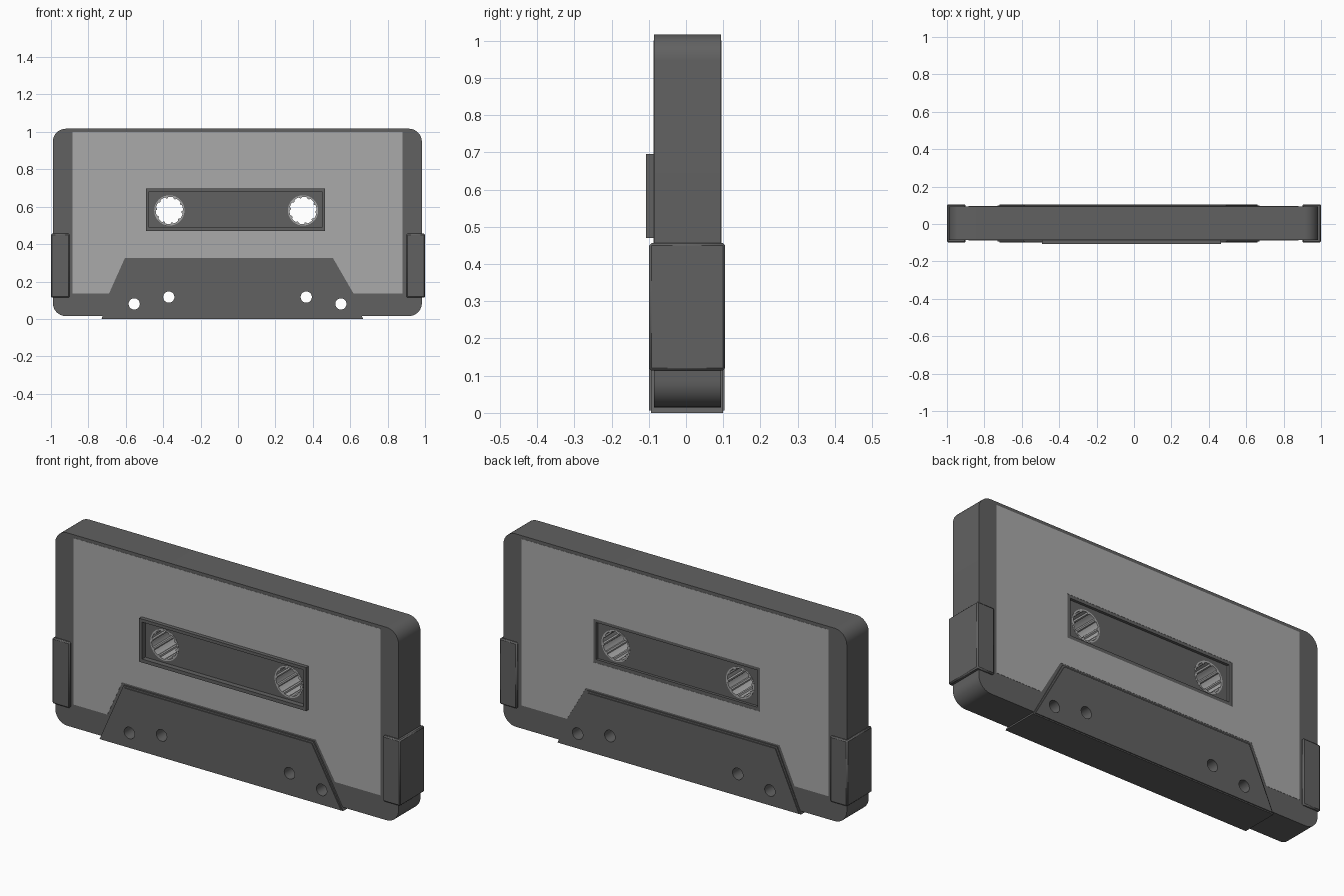
import bpy, math

if "Cube" in bpy.data.objects:
    bpy.data.objects.remove(bpy.data.objects["Cube"])


def material(name, v):
    m = bpy.data.materials.new(name)
    m.diffuse_color = (v, v, v, 1)
    m.use_nodes = True
    m.node_tree.nodes["Principled BSDF"].inputs["Base Color"].default_value = m.diffuse_color
    return m


DARK = material("dark_plastic", 0.12)
LIGHT = material("light_grey", 0.4)


def finish(ob, mat):
    ob.data.materials.append(mat)
    bpy.ops.object.select_all(action='DESELECT')
    ob.select_set(True)
    bpy.context.view_layer.objects.active = ob
    if ob.type == 'CURVE':
        bpy.ops.object.convert(target='MESH')
    bpy.ops.object.shade_smooth_by_angle(angle=math.radians(30))


def plate(name, loops, y0, y1, mat):
    """Closed x-z outlines (first outer, rest holes) extruded from y0 to y1."""
    cu = bpy.data.curves.new(name, 'CURVE')
    cu.dimensions = '2D'
    cu.fill_mode = 'BOTH'
    cu.extrude = (y1 - y0) / 2
    for pts in loops:
        s = cu.splines.new('POLY')
        s.points.add(len(pts) - 1)
        for p, (x, z) in zip(s.points, pts):
            p.co = (x, z, 0, 1)
        s.use_cyclic_u = True
    ob = bpy.data.objects.new(name, cu)
    bpy.context.collection.objects.link(ob)
    ob.location.y = (y0 + y1) / 2
    ob.rotation_euler.x = math.pi / 2
    finish(ob, mat)
    return ob


def rect(x0, x1, z0, z1):
    return [(x0, z0), (x1, z0), (x1, z1), (x0, z1)]


def circle(x, z, r, n=32):
    return [(x + r * math.cos(math.tau * i / n), z + r * math.sin(math.tau * i / n))
            for i in range(n)]


def round_rect(x0, x1, z0, z1, r, n=10):
    pts = []
    corners = [(x1 - r, z1 - r), (x0 + r, z1 - r), (x0 + r, z0 + r), (x1 - r, z0 + r)]
    for k, (cx, cz) in enumerate(corners):
        for i in range(n + 1):
            a = math.pi / 2 * (k + i / n)
            pts.append((cx + r * math.cos(a), cz + r * math.sin(a)))
    return pts


def toothed(x, z, r_wall, r_tooth, n=10):
    pts = []
    for i in range(n):
        for f, r in ((0, r_wall), (0.22, r_wall), (0.44, r_wall), (0.62, r_wall),
                     (0.72, r_tooth), (0.90, r_tooth)):
            a = math.tau * (i + f) / n
            pts.append((x + r * math.cos(a), z + r * math.sin(a)))
    return pts


FRONT, BACK = -0.086, 0.094
REELS = [(-0.367, 0.58), (0.348, 0.58)]
PINS = [(-0.555, 0.08), (-0.37, 0.117), (0.365, 0.117), (0.55, 0.08)]
frame_outer = rect(-0.493, 0.466, 0.47, 0.696)
frame_inner = rect(-0.476, 0.45, 0.488, 0.68)

# Shell with the window opening and pin holes
plate("cassette_body",
      [round_rect(-0.99, 0.983, 0.015, 1.017, 0.07), frame_inner]
      + [circle(x, z, 0.032) for x, z in PINS], FRONT, BACK, DARK)

# Recessed window panel and raised front frame
plate("window_panel", [frame_inner] + [circle(x, z, 0.081) for x, z in REELS],
      -0.08, 0.08, DARK)
plate("window_frame", [frame_outer, frame_inner], -0.107, FRONT, DARK)

# Toothed reel hubs
for side, (x, z) in zip(("left", "right"), REELS):
    plate("reel_hub_" + side, [circle(x, z, 0.081, 40), toothed(x, z, 0.073, 0.066)],
          -0.081, 0.081, LIGHT)

# Paper labels on both faces, cut around the lower block
label = [(-0.885, 0.135), (-0.69, 0.135), (-0.605, 0.325), (0.508, 0.325),
         (0.618, 0.135), (0.88, 0.135), (0.88, 1.0), (-0.885, 1.0)]
for side, y in (("front", FRONT - 0.001), ("back", BACK)):
    plate("label_" + side, [label, frame_outer], y, y + 0.001, LIGHT)

# Thick lower block with a slightly inset face on each side
holes = [circle(x, z, 0.03) for x, z in PINS]
plate("lower_block",
      [[(-0.73, 0), (0.67, 0), (0.498, 0.315), (-0.592, 0.315)]] + holes,
      -0.094, 0.099, DARK)
plate("lower_block_faces",
      [[(-0.72, 0.006), (0.66, 0.006), (0.492, 0.306), (-0.585, 0.306)]] + holes,
      -0.099, 0.104, DARK)

# Side grips
for side, s in (("left", -1), ("right", 1)):
    bpy.ops.mesh.primitive_cube_add(size=1, location=(s * 0.95, 0.003, 0.285))
    ob = bpy.context.object
    ob.name = "side_grip_" + side
    ob.scale = (0.1, 0.204, 0.342)
    bpy.ops.object.transform_apply(location=False, rotation=False, scale=True)
    finish(ob, DARK)
    bev = ob.modifiers.new("edge", 'BEVEL')
    bev.width = 0.006
    bev.segments = 1
